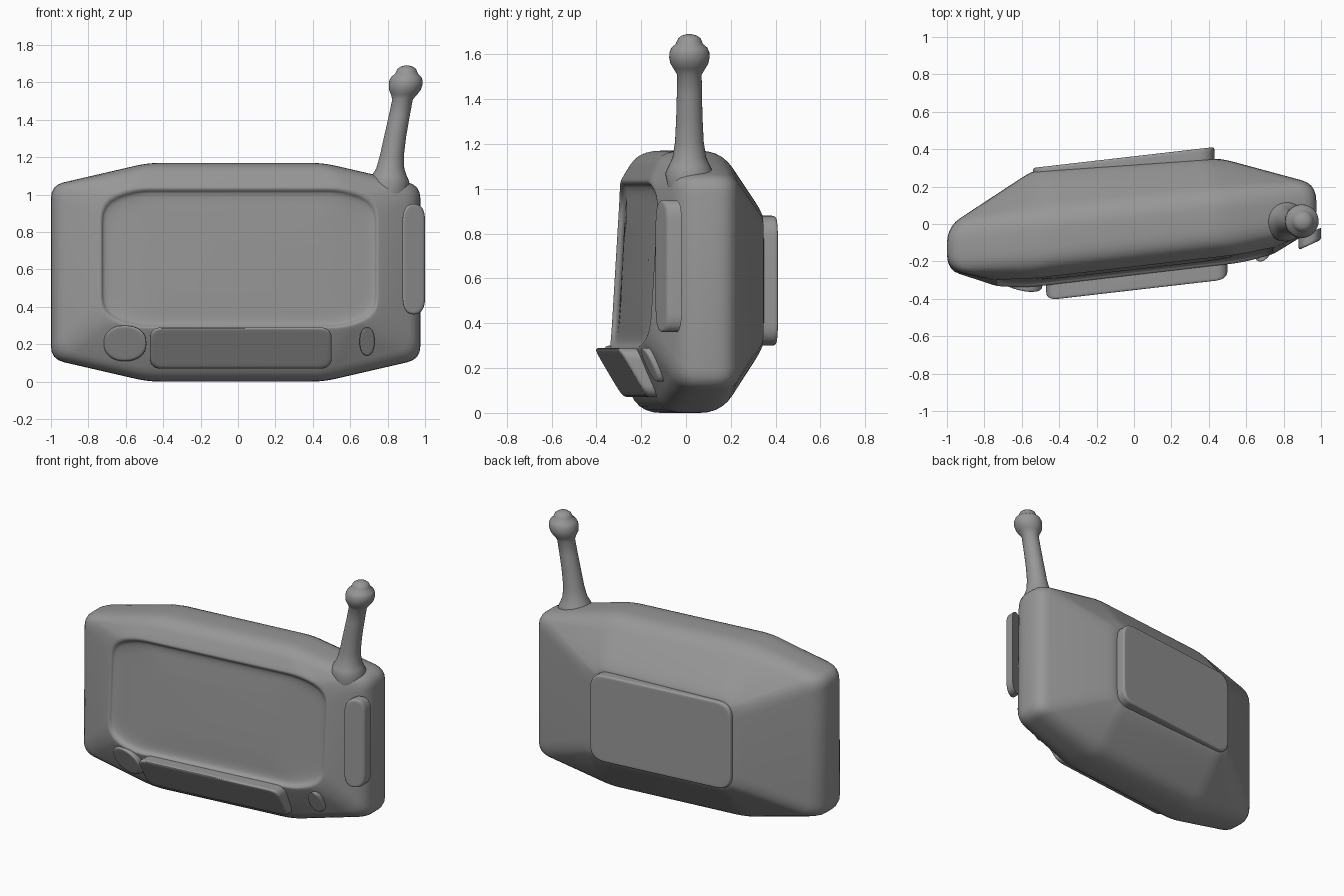
import bpy, bmesh, math
from mathutils import Vector

if "Cube" in bpy.data.objects:
    bpy.data.objects.remove(bpy.data.objects["Cube"])

SKEW = 0.115   # whole device is turned slightly: y grows with x

grey = bpy.data.materials.new('dark_grey')
grey.diffuse_color = (0.31, 0.31, 0.31, 1)
grey.use_nodes = True
grey.node_tree.nodes["Principled BSDF"].inputs["Base Color"].default_value = grey.diffuse_color


def rounded(pts, r, k=4, closed=True):
    """Round the corners of a polyline with small curves."""
    out, n = [], len(pts)
    for i, p in enumerate(pts):
        if not closed and i in (0, n - 1):
            out.append(p.copy())
            continue
        a, b = pts[i - 1] - p, pts[(i + 1) % n] - p
        a = p + a.normalized() * min(r, 0.47 * a.length)
        b = p + b.normalized() * min(r, 0.47 * b.length)
        for j in range(k + 1):
            t = j / k
            out.append(a * (1 - t) ** 2 + p * 2 * t * (1 - t) + b * t * t)
    return out


def outline(x0, x1, z0, z1, cx, cz, y, r, kx=0, kz=0, bow=0):
    """Rounded rectangle with cut corners; y may slope with x and z or bow with x."""
    pts = [(x0 + cx, z0), (x1 - cx, z0), (x1, z0 + cz), (x1, z1 - cz),
           (x1 - cx, z1), (x0 + cx, z1), (x0, z1 - cz), (x0, z0 + cz)]
    xm, zm = (x0 + x1) / 2, (z0 + z1) / 2
    return rounded([Vector((x, y + kx * (x - xm) + kz * (z - zm) + bow * x * x, z))
                    for x, z in pts], r)


def build(name, rings, skew=SKEW):
    """Skin a list of rings and close both ends."""
    bm = bmesh.new()
    vs = [[bm.verts.new((p.x, p.y + skew * p.x, p.z)) for p in ring] for ring in rings]
    n = len(vs[0])
    for a, b in zip(vs, vs[1:]):
        for i in range(n):
            j = (i + 1) % n
            bm.faces.new((a[i], a[j], b[j], b[i]))
    bm.faces.new(vs[0])
    bm.faces.new(vs[-1])
    bmesh.ops.recalc_face_normals(bm, faces=bm.faces)
    me = bpy.data.meshes.new(name)
    bm.to_mesh(me)
    bm.free()
    me.materials.append(grey)
    ob = bpy.data.objects.new(name, me)
    bpy.context.collection.objects.link(ob)
    bpy.ops.object.select_all(action='DESELECT')
    ob.select_set(True)
    bpy.context.view_layer.objects.active = ob
    bpy.ops.object.shade_smooth_by_angle(angle=math.radians(40))
    return ob


def loft(name, keys, r):
    """Loft key rings, rounding the edges between them."""
    paths = [rounded(list(path), r, 5, closed=False) for path in zip(*keys)]
    return build(name, [list(ring) for ring in zip(*paths)])


def slab(name, x0, x1, z0, z1, cx, cz, y_face, y_rear, kx=0, kz=0, edge=0.02):
    """Soft-edged plate; y_face is the exposed side."""
    def ring(y, d):
        return outline(x0 + d, x1 - d, z0 + d, z1 - d, cx, cz, y, max(cx, cz), kx, kz)
    loft(name, [ring(y_rear, 0), ring(y_face, 0), ring(y_face, edge * 1.2)], edge)


# Main casing with the recessed, slightly tilted and bowed screen
loft('casing', [
    outline(-0.50, 0.50, 0.47, 0.85, 0.12, 0.07, -0.240, 0.1, 0, 0.06, 0.05),
    outline(-0.715, 0.725, 0.31, 1.005, 0.17, 0.07, -0.252, 0.09, 0, 0.06, 0.09),
    outline(-0.73, 0.743, 0.292, 1.028, 0.17, 0.07, -0.285, 0.09, 0, 0.06, 0.10),
    outline(-0.75, 0.76, 0.275, 1.05, 0.17, 0.07, -0.283, 0.09, 0, 0.06, 0.10),
    outline(-1.0, 0.975, 0.0, 1.17, 0.52, 0.12, -0.165, 0.07, 0, 0, 0.035),
    outline(-1.0, 0.975, 0.0, 1.17, 0.52, 0.12, 0.11, 0.07, 0, 0, -0.01),
    outline(-0.555, 0.47, 0.285, 0.895, 0.06, 0.06, 0.318, 0.07, -0.045),
    outline(-0.53, 0.42, 0.32, 0.86, 0.06, 0.05, 0.318, 0.06, -0.045),
], 0.09)

# Plates and buttons
slab('back_panel', -0.54, 0.43, 0.30, 0.88, 0.05, 0.05, 0.362, 0.25)
slab('lower_bar', -0.47, 0.50, 0.07, 0.29, 0.03, 0.03, -0.295, -0.13, 0, -0.59, 0.025)
slab('left_button', -0.72, -0.49, 0.11, 0.30, 0.062, 0.05, -0.25, -0.14, -0.33, -0.42)
slab('right_button', 0.65, 0.73, 0.14, 0.29, 0.022, 0.038, -0.245, -0.14, 0.3, -0.45, 0.012)
slab('side_grip', 0.88, 1.0, 0.36, 0.95, 0.03, 0.045, -0.22, -0.155, 0.34)

# Antenna: leaning stalk flaring at the base, with a knobbed tip (x, z, radius)
stalk = [(0.81, 1.00, 0.095), (0.808, 1.07, 0.108), (0.808, 1.10, 0.094), (0.814, 1.14, 0.075),
         (0.823, 1.21, 0.064), (0.84, 1.31, 0.059), (0.862, 1.42, 0.056), (0.88, 1.51, 0.055),
         (0.888, 1.535, 0.070), (0.892, 1.56, 0.085), (0.896, 1.585, 0.090), (0.898, 1.61, 0.089),
         (0.900, 1.63, 0.080), (0.901, 1.645, 0.062), (0.902, 1.657, 0.056), (0.902, 1.672, 0.05),
         (0.902, 1.684, 0.034), (0.902, 1.69, 0.012)]
build('antenna', [[Vector((x + r * math.cos(a), 0.015 + r * math.sin(a), z))
                   for a in (math.tau * i / 32 for i in range(32))] for x, z, r in stalk], 0)
